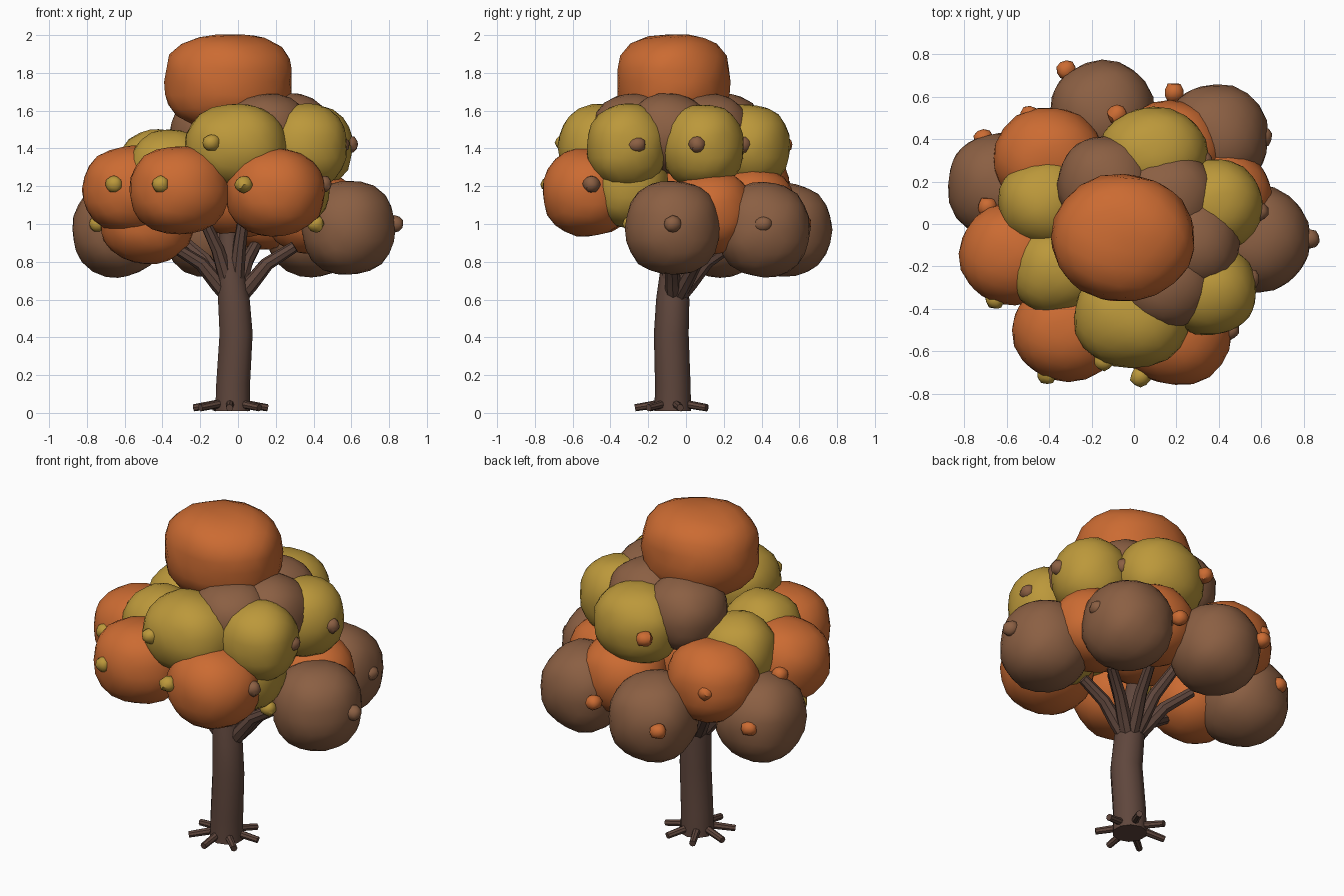
import bpy
import math
from mathutils import Vector

cube = bpy.data.objects.get("Cube")
if cube:
    bpy.data.objects.remove(cube, do_unlink=True)


def material(name, rgb):
    mat = bpy.data.materials.new(name)
    mat.use_nodes = True
    mat.diffuse_color = (*rgb, 1)
    mat.node_tree.nodes["Principled BSDF"].inputs["Base Color"].default_value = (*rgb, 1)
    return mat


ORANGE = material("orange_leaf", (0.6, 0.147, 0.032))
OLIVE = material("olive_leaf", (0.5, 0.314, 0.043))
BROWN = material("brown_leaf", (0.258, 0.115, 0.056))
BARK = material("dark_bark", (0.115, 0.062, 0.046))


def blob(name, mat, center, radii, flat=2.25, lump=0.025, detail=3):
    """Lumpy ball, round in plan; a larger flat value squares its side profile."""
    bpy.ops.mesh.primitive_ico_sphere_add(subdivisions=detail, radius=1, location=center)
    ob = bpy.context.object
    ob.name = name
    phase = Vector(center) * 9
    for v in ob.data.vertices:
        d = v.co.normalized()
        plan = (abs(d.x) ** 2.15 + abs(d.y) ** 2.15) ** (1 / 2.15)
        r = (plan ** flat + abs(d.z) ** flat) ** (-1 / flat)
        wave = d * 4 + phase
        r *= 1 + lump * math.sin(wave.x + wave.z) * math.cos(wave.y - wave.z)
        v.co = Vector((d.x * radii[0], d.y * radii[1], d.z * radii[2])) * r
    ob.data.materials.append(mat)
    bpy.ops.object.shade_smooth_by_angle(angle=math.radians(40))


def tube(name, points, radii, resolution=2):
    """Tapered round limb along a path."""
    curve = bpy.data.curves.new(name, "CURVE")
    curve.dimensions = "3D"
    curve.bevel_depth = 1
    curve.bevel_resolution = resolution
    curve.use_fill_caps = True
    spline = curve.splines.new("POLY")
    spline.points.add(len(points) - 1)
    for p, co, r in zip(spline.points, points, radii):
        p.co = (*co, 1)
        p.radius = r
    ob = bpy.data.objects.new(name, curve)
    bpy.context.collection.objects.link(ob)
    bpy.ops.object.select_all(action="DESELECT")
    ob.select_set(True)
    bpy.context.view_layer.objects.active = ob
    bpy.ops.object.convert(target="MESH")
    ob = bpy.context.object
    ob.data.materials.clear()
    ob.data.materials.append(BARK)
    bpy.ops.object.shade_smooth_by_angle(angle=math.radians(40))


# Trunk
tube("trunk",
     [(-0.028, -0.07, 0.01), (-0.026, -0.07, 0.15), (-0.01, -0.078, 0.42),
      (-0.022, -0.07, 0.6), (-0.04, -0.065, 0.75), (-0.05, -0.05, 0.95)],
     [0.097, 0.094, 0.092, 0.088, 0.072, 0.05], 3)

# Roots
for i in range(7):
    a = math.tau * i / 7 + 0.2
    c, s = math.cos(a), math.sin(a)
    tube(f"root_{i + 1}",
         [(-0.04 + 0.06 * c, -0.07 + 0.06 * s, 0.05),
          (-0.04 + 0.2 * c, -0.07 + 0.2 * s, 0.027)], [0.022, 0.019])

# Branches: tip positions, each limb rising before it bends outward
tips = [(-0.34, -0.1, 0.88), (-0.3, 0.14, 0.92), (-0.18, -0.16, 1.02),
        (-0.1, 0.24, 0.96), (0.03, -0.15, 1.04), (0.1, 0.26, 0.9),
        (0.28, 0.14, 0.87), (0.3, -0.08, 0.88)]
for i, tip in enumerate(tips):
    start, tip = Vector((-0.02, -0.065, 0.58)), Vector(tip)
    low = start.lerp(tip, 0.27) + Vector((0, 0, 0.02))
    high = start.lerp(tip, 0.55) + Vector((0, 0, 0.045))
    tube(f"branch_{i + 1}", [start, low, high, tip], [0.042, 0.042, 0.036, 0.03])

# Crown
blob("crown_top", ORANGE, (-0.05, -0.065, 1.753), (0.335, 0.298, 0.25), 2.75)

# Foliage tiers: material, radii, centres
tiers = {
    "upper_brown": (BROWN, (0.23, 0.225, 0.21), [
        (0.15, -0.27, 1.48), (0.27, -0.09, 1.48), (0.16, 0.12, 1.48), (-0.13, 0.19, 1.48)]),
    "olive_front": (OLIVE, (0.275, 0.24, 0.225), [(-0.01, -0.44, 1.41)]),
    "olive_side": (OLIVE, (0.22, 0.215, 0.225), [
        (0.36, -0.31, 1.41), (0.385, 0.09, 1.41)]),
    "olive_back": (OLIVE, (0.255, 0.22, 0.225), [(0.09, 0.33, 1.41)]),
    "olive_low": (OLIVE, (0.22, 0.21, 0.22), [
        (-0.36, -0.22, 1.28), (-0.42, 0.1, 1.28), (0.27, -0.3, 1.2)]),
    "orange_middle": (ORANGE, (0.262, 0.24, 0.235), [
        (-0.31, -0.5, 1.18), (0.195, -0.52, 1.17), (-0.56, -0.14, 1.18), (-0.4, 0.31, 1.18)]),
    "orange_inner": (ORANGE, (0.25, 0.23, 0.22), [
        (0.17, 0.35, 1.08), (0.4, 0.13, 1.06), (-0.48, -0.06, 1.01), (0.0, 0.05, 1.15)]),
    "lower_brown": (BROWN, (0.245, 0.25, 0.25), [
        (0.585, -0.07, 0.98), (0.39, 0.41, 0.97), (-0.15, 0.52, 0.97), (-0.635, 0.18, 0.97)]),
}
for name, (mat, radii, centers) in tiers.items():
    for i, center in enumerate(centers):
        blob(f"{name}_{i + 1}", mat, center, radii)

# Buds: coloured by the side they face
buds = {
    "front_bud": (OLIVE, [(-0.14, -0.645, 1.43), (-0.41, -0.71, 1.21), (0.03, -0.72, 1.21),
                          (-0.655, -0.355, 1.21), (0.41, -0.29, 1.0), (-0.74, -0.03, 1.0)]),
    "side_bud": (BROWN, [(0.545, -0.26, 1.42), (0.59, 0.06, 1.42), (0.325, 0.3, 1.42),
                         (0.45, -0.5, 1.21), (0.83, -0.07, 1.0), (0.605, 0.41, 1.0)]),
    "back_bud": (ORANGE, [(-0.08, 0.515, 1.42), (-0.49, 0.51, 1.2), (0.19, 0.62, 1.0),
                          (-0.32, 0.725, 1.0), (-0.71, 0.4, 1.0), (-0.69, 0.08, 1.2)]),
}
for name, (mat, centers) in buds.items():
    for i, center in enumerate(centers):
        blob(f"{name}_{i + 1}", mat, center, (0.047, 0.047, 0.045), 2, 0.1, 2)
